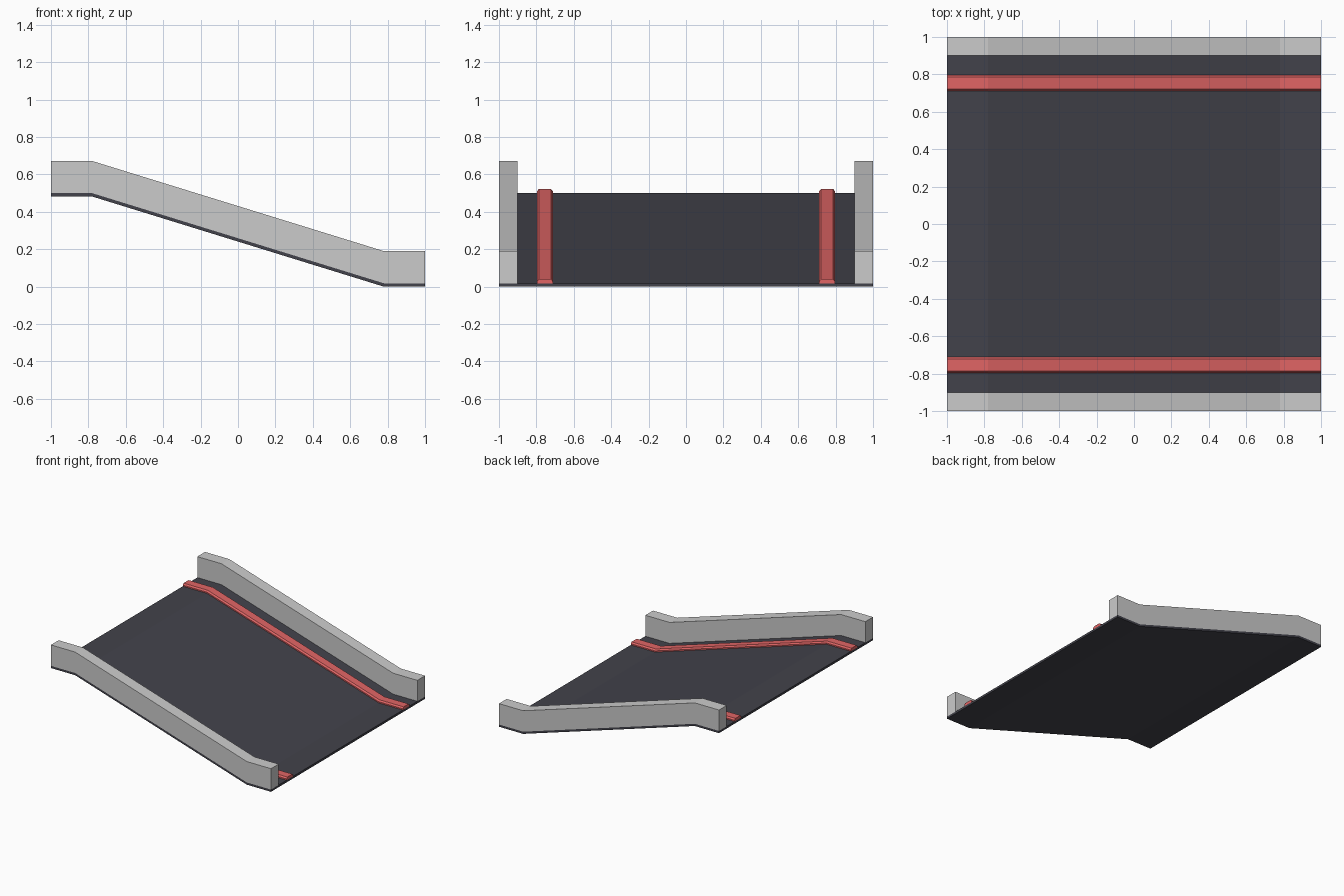
import bpy

if "Cube" in bpy.data.objects:
    bpy.data.objects.remove(bpy.data.objects["Cube"])

# Shared side path: level top, slope, level foot (x, z of the road surface)
PATH = [(-1.0, 0.5), (-0.78, 0.5), (0.78, 0.018), (1.0, 0.018)]


def material(name, color):
    m = bpy.data.materials.new(name)
    m.diffuse_color = color
    m.use_nodes = True
    m.node_tree.nodes["Principled BSDF"].inputs["Base Color"].default_value = m.diffuse_color
    return m


def sweep(name, section, mat=None):
    """Sweep a closed (y, height) section along the ramp path."""
    n = len(section)
    verts = [(x, y, z + h) for x, z in PATH for y, h in section]
    faces = [tuple(range(n)), tuple(range(len(verts) - 1, len(verts) - n - 1, -1))]
    for i in range(len(PATH) - 1):
        for j in range(n):
            k = (j + 1) % n
            a, b = i * n, (i + 1) * n
            faces.append((a + k, a + j, b + j, b + k))
    mesh = bpy.data.meshes.new(name)
    mesh.from_pydata(verts, [], faces)
    obj = bpy.data.objects.new(name, mesh)
    bpy.context.collection.objects.link(obj)
    if mat:
        mesh.materials.append(mat)
    return obj


def mirrored(obj):
    mod = obj.modifiers.new("mirror", "MIRROR")
    mod.use_axis = (False, True, False)


dark = material("asphalt", (0.055, 0.055, 0.07, 1))
red = material("red_stripe", (0.75, 0.13, 0.13, 1))

# Thin road slab
sweep("road_surface", [(-1, 0), (-1, -0.018), (1, -0.018), (1, 0)][::-1][::-1], dark)

# Side walls
mirrored(sweep("side_wall", [(0.9, 0.172), (0.9, 0), (1.0, 0), (1.0, 0.172)]))

# Raised stripes with chamfered top edges
mirrored(sweep("raised_stripe", [(0.722, 0.022), (0.712, 0.01), (0.712, 0), (0.797, 0),
                                 (0.797, 0.01), (0.787, 0.022)], red))
